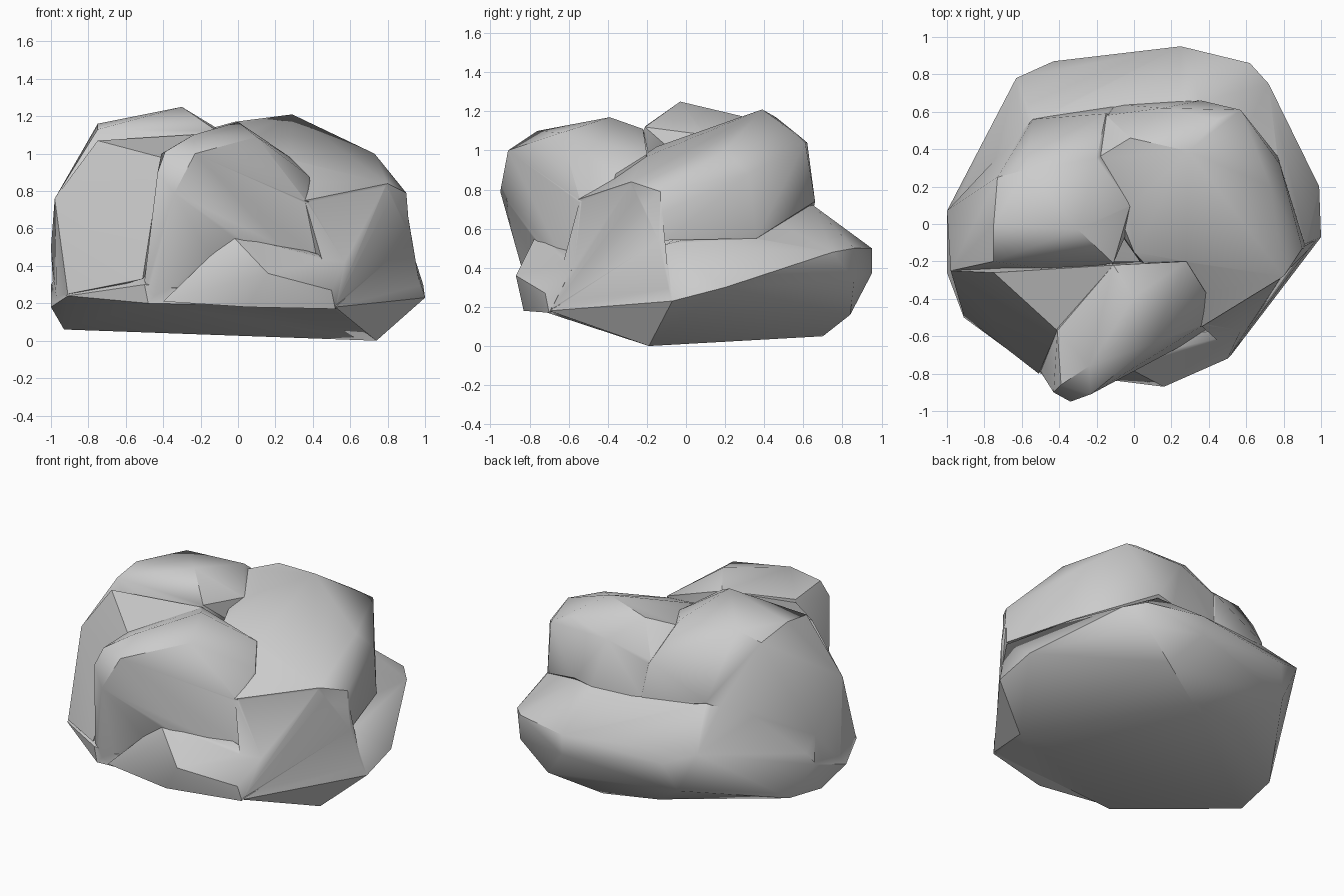
import bpy, bmesh
from math import radians


def chunk(name, corners):
    """A faceted lump of stone: the convex hull of a few corner points."""
    bm = bmesh.new()
    for p in corners:
        bm.verts.new(p)
    hull = bmesh.ops.convex_hull(bm, input=bm.verts[:])
    loose = {v for v in hull["geom_interior"] + hull["geom_unused"]
             if isinstance(v, bmesh.types.BMVert)}
    bmesh.ops.delete(bm, geom=list(loose), context='VERTS')
    bmesh.ops.recalc_face_normals(bm, faces=bm.faces[:])
    me = bpy.data.meshes.new(name)
    bm.to_mesh(me)
    bm.free()
    ob = bpy.data.objects.new(name, me)
    bpy.context.collection.objects.link(ob)
    return ob


# wide base with the sloping ledge round the back
rock = chunk("rock", [
    (.74, -.19, 0), (1, -.07, .23), (.99, .2, .3), (.72, .75, .48), (.62, .86, .5),
    (.62, .86, .34), (.43, .84, .16), (.25, .95, .5), (.25, .95, .37), (.12, .7, .05),
    (-.43, .87, .46), (-.63, .78, .54), (-.5, .8, .27), (-1, .07, .3), (-1, -.26, .18),
    (-.93, -.1, .06), (-.9, .2, .1), (-.25, .65, .09), (-.91, -.5, .24), (-.5, -.8, .3),
    (-.48, -.8, .2), (.52, -.7, .18), (-.1, .64, .63), (-.54, .55, .77), (-.73, .26, .76),
    (.36, .65, .72), (.77, .35, .55), (.92, -.1, .52)])

# tall left lobe, its flank running down to the ground
left_lobe = chunk("left_lobe", [
    (-.75, -.2, 1.13), (-.4, -.25, 1.03), (-.11, -.21, 1.12), (-.3, -.03, 1.25),
    (-.75, 0, 1.16), (-.73, .25, 1.11), (-.58, .29, 1.17), (-.2, .35, 1.16),
    (-.02, .1, 1.08), (-.98, -.25, .76), (-1, .07, .5), (-.99, .06, .31), (-.97, -.24, .2),
    (-.54, .56, .78), (-.15, .59, .96), (-.17, .48, 1.04), (-.1, .64, .64), (.2, .5, .5)])

# lower slope in front of it
left_slope = chunk("left_slope", [
    (-.75, -.26, 1.07), (-.64, -.37, .98), (-.41, -.57, .98), (-.11, -.22, 1.11),
    (-.98, -.25, .76), (-.97, -.24, .2), (-.91, -.49, .25), (-.51, -.8, .33), (-.2, -.1, .6)])

# broad right lobe
right_lobe = chunk("right_lobe", [
    (.29, .39, 1.21), (-.02, .46, 1.17), (-.2, .35, 1.12), (-.03, .1, 1.06), (0, -.15, 1.02),
    (.28, -.2, .97), (.38, -.36, .86), (.36, -.55, .75), (.8, -.28, .84), (.9, -.13, .79),
    (.73, .2, 1.0), (.45, .56, 1.09), (.57, .61, 1.04), (.78, .32, .88), (.15, .62, 1.04),
    (.92, -.13, .54), (.77, .36, .55), (.36, .66, .74), (-.1, .64, .64), (-.15, .58, .96),
    (-.25, .2, .8), (.1, -.3, .6)])

# lower right shoulder under it
shoulder = chunk("shoulder", [
    (.36, -.545, .74), (.79, -.28, .83), (.89, -.13, .78), (.93, -.14, .54),
    (.98, -.08, .25), (.74, -.18, .02), (.52, -.69, .19), (.57, -.57, .42), (.3, -.2, .5)])

# overhanging front lobe
front_lobe = chunk("front_lobe", [
    (-.43, -.9, .9), (-.34, -.95, .79), (-.23, -.91, 1.0), (-.39, -.86, 1.01),
    (-.24, -.76, 1.1), (.1, -.64, 1.09), (0, -.39, 1.17), (-.11, -.22, 1.11),
    (.28, -.2, .98), (.38, -.36, .88), (.37, -.54, .74), (-.41, -.57, 1.0),
    (-.5, -.79, .32), (-.45, -.79, .22), (0, -.65, .22), (.5, -.52, .22), (-.4, -.2, .5)])

# small step at the foot of the front
front_step = chunk("front_step", [
    (-.03, -.77, .56), (.27, -.58, .51), (.57, -.57, .42), (.16, -.87, .36),
    (.5, -.72, .27), (-.12, -.78, .48), (.05, -.83, .18), (-.4, -.8, .21),
    (.52, -.7, .17), (.2, -.4, .25)])

# fuse the lumps into one stone
bpy.context.view_layer.objects.active = rock
rock.select_set(True)
for part in (left_lobe, left_slope, right_lobe, shoulder, front_lobe, front_step):
    mod = rock.modifiers.new("fuse", 'BOOLEAN')
    mod.operation, mod.solver, mod.object = 'UNION', 'EXACT', part
    bpy.ops.object.modifier_apply(modifier=mod.name)
    bpy.data.objects.remove(part)

bpy.ops.object.shade_smooth_by_angle(angle=radians(38))
